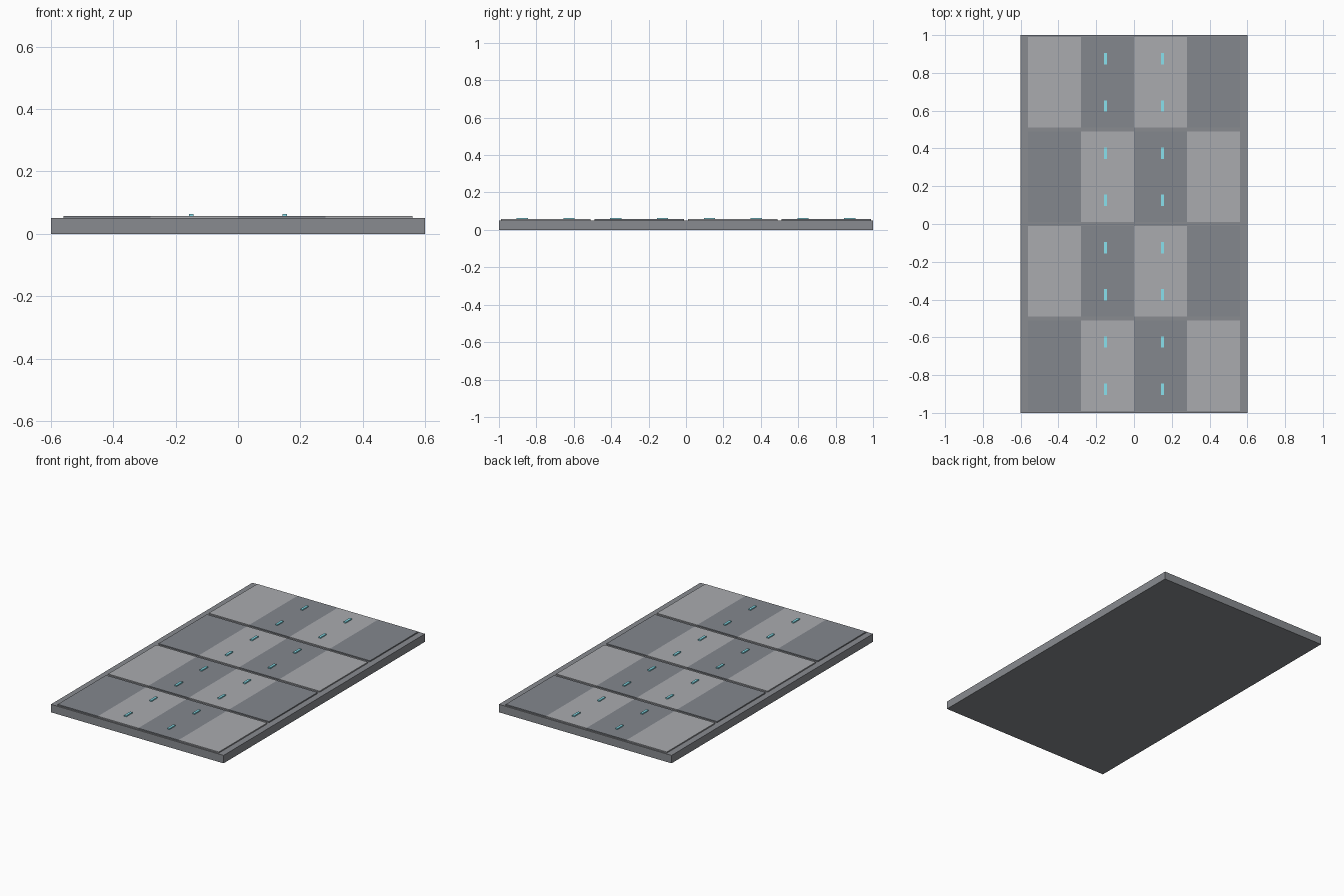
import bpy

if "Cube" in bpy.data.objects:
    bpy.data.objects.remove(bpy.data.objects["Cube"])


def material(name, color):
    m = bpy.data.materials.new(name)
    m.diffuse_color = (*color, 1)
    m.use_nodes = True
    m.node_tree.nodes["Principled BSDF"].inputs["Base Color"].default_value = m.diffuse_color
    return m


def box(name, x, y, z0, z1, sx, sy, mat):
    bpy.ops.mesh.primitive_cube_add(size=1, location=(x, y, (z0 + z1) / 2))
    ob = bpy.context.object
    ob.name = name
    ob.scale = (sx, sy, z1 - z0)
    bpy.ops.object.transform_apply(location=False, rotation=False, scale=True)
    ob.data.materials.append(mat)
    return ob


base_mat = material("base_grey", (0.25, 0.26, 0.28))
dark_mat = material("dark_panel", (0.23, 0.245, 0.27))
light_mat = material("light_panel", (0.40, 0.41, 0.43))
cyan_mat = material("cyan_marker", (0.25, 0.75, 0.85))

# Floor slab
box("floor_slab", 0, 0, 0, 0.05, 1.2, 2.0, base_mat)

# Checkerboard of thin raised panels, with gaps between rows
for row in range(4):
    for col in range(4):
        mat = light_mat if (row + col) % 2 else dark_mat
        box(f"panel_{row}_{col}", -0.42 + 0.28 * col, -0.75 + 0.5 * row,
            0.05, 0.057, 0.28, 0.48, mat)

# Two lines of small marker strips
for x in (-0.15, 0.15):
    for i in range(8):
        box(f"marker_strip_{i}", x, -0.875 + 0.25 * i,
            0.056, 0.064, 0.015, 0.06, cyan_mat)
